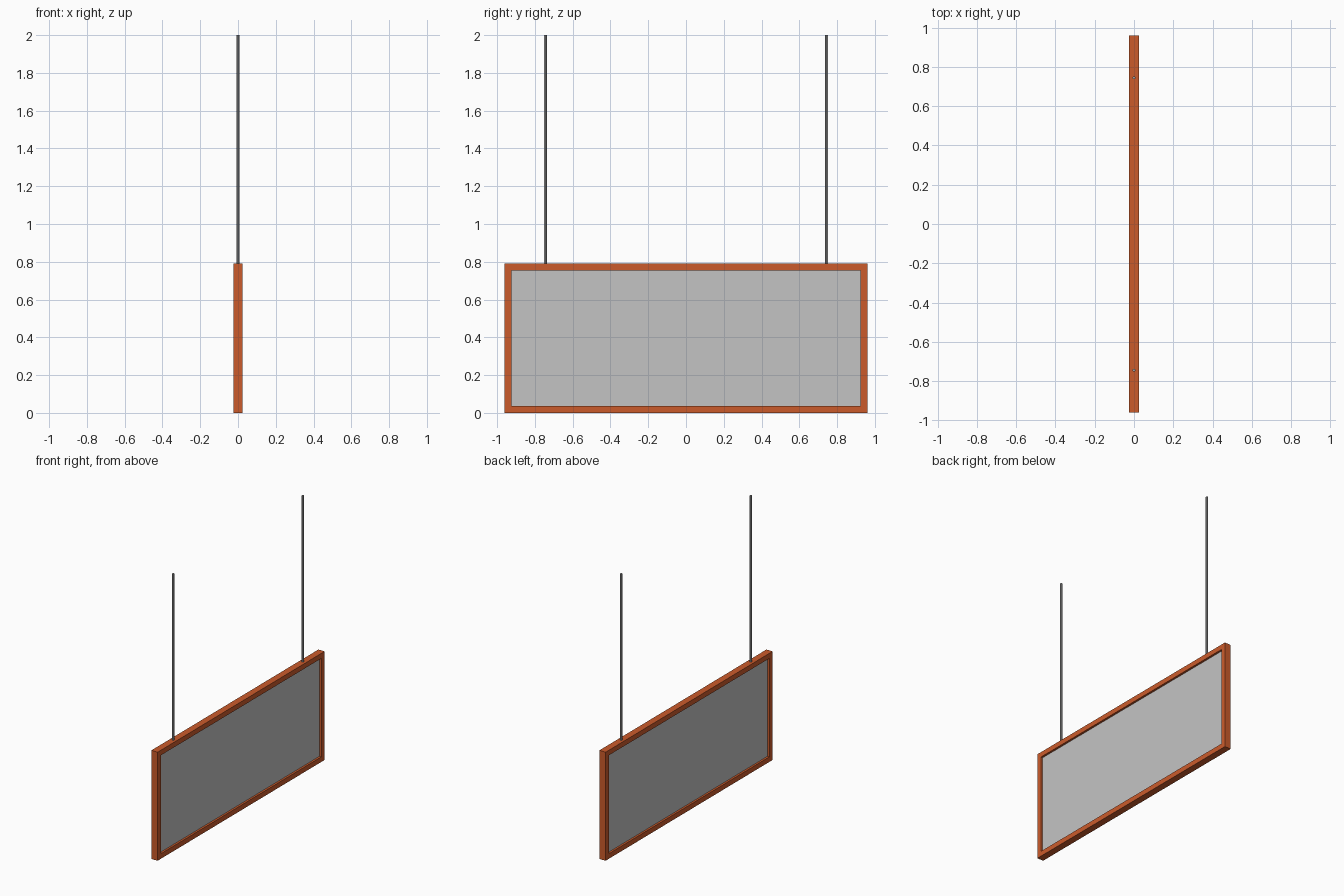
import bpy, bmesh, math
from mathutils import Matrix

if "Cube" in bpy.data.objects:
    bpy.data.objects.remove(bpy.data.objects["Cube"])


def material(name, rgb):
    m = bpy.data.materials.new(name)
    m.diffuse_color = (*rgb, 1)
    m.use_nodes = True
    m.node_tree.nodes["Principled BSDF"].inputs["Base Color"].default_value = m.diffuse_color
    return m


ORANGE = material("orange_frame", (0.60, 0.105, 0.024))
PANEL = material("light_grey_panel", (0.55, 0.55, 0.55))
STEEL = material("steel_grey", (0.38, 0.38, 0.38))

HALF_Y, TOP, DEPTH, BORDER = 0.96, 0.79, 0.05, 0.037


def finish(name, bm, mat):
    me = bpy.data.meshes.new(name)
    bmesh.ops.recalc_face_normals(bm, faces=bm.faces)
    bm.to_mesh(me)
    bm.free()
    me.materials.append(mat)
    ob = bpy.data.objects.new(name, me)
    bpy.context.collection.objects.link(ob)
    return ob


# Rectangular frame: outer and inner loops on both sides
bm = bmesh.new()
loops = []
for x in (-DEPTH / 2, DEPTH / 2):
    for b in (0, BORDER):
        loops.append([bm.verts.new((x, y, z)) for y, z in (
            (-HALF_Y + b, b), (HALF_Y - b, b),
            (HALF_Y - b, TOP - b), (-HALF_Y + b, TOP - b))])
for a, b in ((0, 1), (1, 3), (3, 2), (2, 0)):
    for i in range(4):
        j = (i + 1) % 4
        bm.faces.new((loops[a][i], loops[a][j], loops[b][j], loops[b][i]))
finish("sign_frame", bm, ORANGE)

# Recessed board
bm = bmesh.new()
bmesh.ops.create_cube(bm, size=1, matrix=Matrix.Translation((0, 0, TOP / 2)) @ Matrix.Diagonal(
    (0.02, 2 * (HALF_Y - BORDER), TOP - 2 * BORDER, 1)))
finish("sign_board", bm, PANEL)

# Hanging rods
for side, y in (("left", -0.745), ("right", 0.745)):
    bm = bmesh.new()
    bmesh.ops.create_cone(bm, cap_ends=True, segments=8, radius1=0.008, radius2=0.008,
                          depth=2 - TOP, matrix=Matrix.Translation((0, y, (2 + TOP) / 2)))
    finish(side + "_hanging_rod", bm, STEEL)
